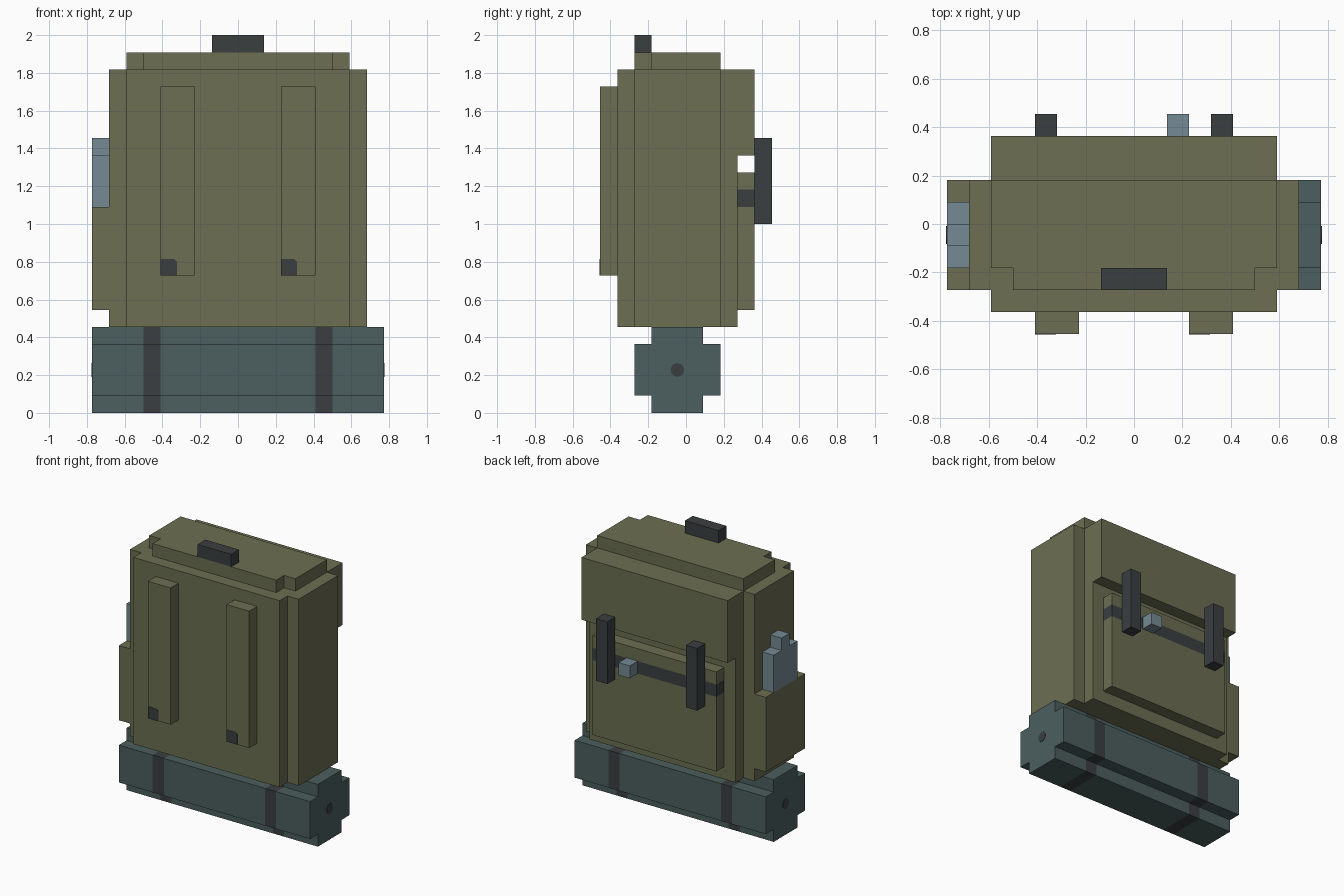
import bpy, bmesh, math
from mathutils import Vector

U = 1 / 11  # block size used by every part

cube = bpy.data.objects.get("Cube")
if cube:
    bpy.data.objects.remove(cube, do_unlink=True)


def material(name, rgb):
    m = bpy.data.materials.new(name)
    m.use_nodes = True
    m.diffuse_color = (*rgb, 1)
    m.node_tree.nodes["Principled BSDF"].inputs["Base Color"].default_value = (*rgb, 1)
    return m


olive = material("olive canvas", (0.149, 0.156, 0.084))
teal = material("teal bedroll", (0.072, 0.112, 0.112))
dark = material("dark strap", (0.043, 0.049, 0.051))
steel = material("pale steel", (0.178, 0.254, 0.296))


def prism(name, profile, axis, lo, hi, mats, bands=None):
    """Extrude a profile along an axis; bands = (axis, cuts, lo, hi) paints a strip."""
    def point(a, b, t):
        return Vector({"x": (t, a, b), "y": (a, t, b), "z": (a, b, t)}[axis]) * U

    bm = bmesh.new()
    face = bm.faces.new([bm.verts.new(point(a, b, lo)) for a, b in profile])
    ext = bmesh.ops.extrude_face_region(bm, geom=[face])
    moved = [v for v in ext["geom"] if isinstance(v, bmesh.types.BMVert)]
    bmesh.ops.translate(bm, verts=moved, vec=point(0, 0, hi - lo))
    bmesh.ops.recalc_face_normals(bm, faces=bm.faces)
    if bands:
        k, cuts, b_lo, b_hi = bands
        normal = Vector((k == 0, k == 1, k == 2))
        for c in cuts:
            geom = bm.verts[:] + bm.edges[:] + bm.faces[:]
            bmesh.ops.bisect_plane(bm, geom=geom, plane_co=normal * c * U, plane_no=normal)
        for f in bm.faces:
            if b_lo < abs(f.calc_center_median()[k]) / U < b_hi:
                f.material_index = 1
    mesh = bpy.data.meshes.new(name)
    bm.to_mesh(mesh)
    bm.free()
    for m in mats:
        mesh.materials.append(m)
    obj = bpy.data.objects.new(name, mesh)
    bpy.context.collection.objects.link(obj)
    return obj


def box(name, x, y, z, mats, bands=None):
    rect = [(x[0], y[0]), (x[1], y[0]), (x[1], y[1]), (x[0], y[1])]
    return prism(name, rect, "z", z[0], z[1], mats, bands)


def stepped(a0, a1, b0, b1):
    """Rectangle with a one-block notch in each corner."""
    return [(a0 + 1, b0), (a1 - 1, b0), (a1 - 1, b0 + 1), (a1, b0 + 1),
            (a1, b1 - 1), (a1 - 1, b1 - 1), (a1 - 1, b1), (a0 + 1, b1),
            (a0 + 1, b1 - 1), (a0, b1 - 1), (a0, b0 + 1), (a0 + 1, b0 + 1)]


# Bag body, lid and carry handle
prism("bag_body", stepped(-7.5, 7.5, -4, 3), "z", 5, 20, [olive])
lid = [(-5.5, -3), (5.5, -3), (5.5, -2), (6.5, -2), (6.5, 2), (-6.5, 2), (-6.5, -2), (-5.5, -2)]
prism("lid", lid, "z", 20, 21, [olive])
box("carry_handle", (-1.5, 1.5), (-3, -2), (21, 22), [dark])

# Rear flap, rear pocket with its painted strap, and buckle
box("rear_flap", (-6.5, 6.5), (3, 4), (15, 20), [olive])
box("rear_pocket", (-5.5, 5.5), (3, 4), (6, 14), [olive, dark], (2, (12, 13), 12, 13))
box("buckle", (1.5, 2.5), (4, 5), (12, 13), [steel])

# Side pocket holding a bottle
box("side_pocket", (-8.5, -7.5), (-3, 2), (6, 12), [olive])
box("bottle", (-8.5, -7.5), (-2, 1), (12, 15), [steel])
box("bottle_cap", (-8.5, -7.5), (-1, 0), (15, 16), [steel])

# Bedroll with two painted straps
prism("bedroll", stepped(-3, 2, 0, 5), "x", -8.5, 8.5, [teal, dark],
      (0, (-5.5, -4.5, 4.5, 5.5), 4.5, 5.5))

# Paired parts
for side, s in (("left", 1), ("right", -1)):
    box("rear_strap_" + side, (4 * s - 0.5, 4 * s + 0.5), (4, 5), (11, 16), [dark])
    mid = 3.5 * s
    box("shoulder_strap_" + side, (mid - 1, mid + 1), (-5, -4), (8, 19), [olive])
    # Strap end patch with a clipped corner
    x = mid - 1
    patch = [(x, 8), (x + 0.95, 8), (x + 0.95, 8.8), (x + 0.8, 8.95), (x, 8.95)]
    prism("strap_patch_" + side, patch, "y", -5.03, -5, [dark])
    # Dot in the end of the bedroll
    ring = [(-0.5 + 0.4 * math.cos(i * math.pi / 6), 2.5 + 0.4 * math.sin(i * math.pi / 6))
            for i in range(12)]
    prism("bedroll_dot_" + side, ring, "x", 8.5 * s, 8.53 * s, [dark])
